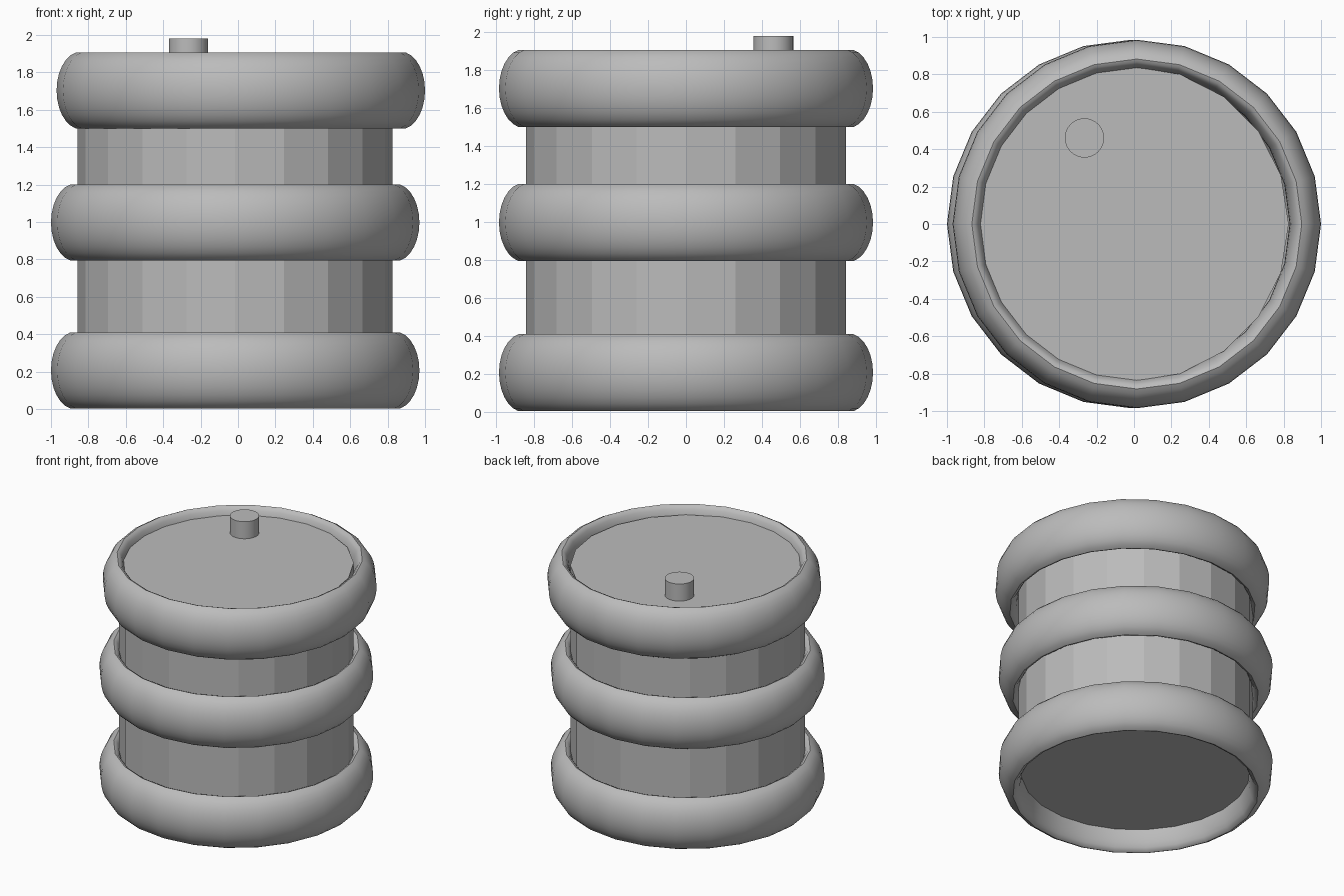
import bpy, bmesh
from math import sin, cos, pi, radians

old = bpy.data.objects.get("Cube")
if old:
    bpy.data.objects.remove(old, do_unlink=True)

# One plain grey for every part
grey = bpy.data.materials.new("plain grey")
grey.use_nodes = True
colour = (0.5, 0.5, 0.5, 1)
grey.diffuse_color = colour
grey.node_tree.nodes["Principled BSDF"].inputs["Base Color"].default_value = colour


def finish(name, bm, location, smooth):
    bmesh.ops.recalc_face_normals(bm, faces=bm.faces)
    mesh = bpy.data.meshes.new(name)
    bm.to_mesh(mesh)
    bm.free()
    mesh.materials.append(grey)
    obj = bpy.data.objects.new(name, mesh)
    obj.location = location
    bpy.context.collection.objects.link(obj)
    if smooth:
        bpy.ops.object.select_all(action="DESELECT")
        obj.select_set(True)
        bpy.context.view_layer.objects.active = obj
        bpy.ops.object.shade_smooth_by_angle(angle=radians(35))


def cylinder(name, radius, bottom, top, x, y, sides, smooth=False):
    bm = bmesh.new()
    bmesh.ops.create_cone(bm, cap_ends=True, segments=sides, radius1=radius,
                          radius2=radius, depth=top - bottom)
    finish(name, bm, (x, y, (bottom + top) / 2), smooth)


def ring(name, x, z, half=0.203, sides=24, steps=12):
    # Bulging outer wall, then a shallower inner wall, meeting in sharp lips
    limit = radians(78)
    profile = []
    for i in range(steps + 1):
        a = -limit + 2 * limit * i / steps
        profile.append((0.855 + 0.13 * cos(a), half * sin(a) / sin(limit)))
    lip = profile[0][0]
    for i in range(1, steps):
        a = pi * i / steps
        profile.append((lip - 0.065 * sin(a), half * cos(a)))
    bm = bmesh.new()
    loops = [[bm.verts.new((r * cos(t), r * sin(t), h)) for r, h in profile]
             for t in (2 * pi * s / sides for s in range(sides))]
    n = len(profile)
    for s in range(sides):
        a, b = loops[s], loops[(s + 1) % sides]
        for i in range(n):
            j = (i + 1) % n
            bm.faces.new((a[i], b[i], b[j], a[j]))
    finish(name, bm, (x, 0, z), True)


# Faceted drum body, closed at both ends
cylinder("drum_body", 0.842, 0.16, 1.845, -0.015, 0, 20)

# Three bulging hoops, the upper one slightly offset
for name, x, z in (("lower_hoop", -0.015, 0.206),
                   ("middle_hoop", -0.015, 0.997),
                   ("upper_hoop", 0.015, 1.703)):
    ring(name, x, z)

# Filler cap on the lid
cylinder("filler_cap", 0.105, 1.84, 1.98, -0.265, 0.46, 32, True)
